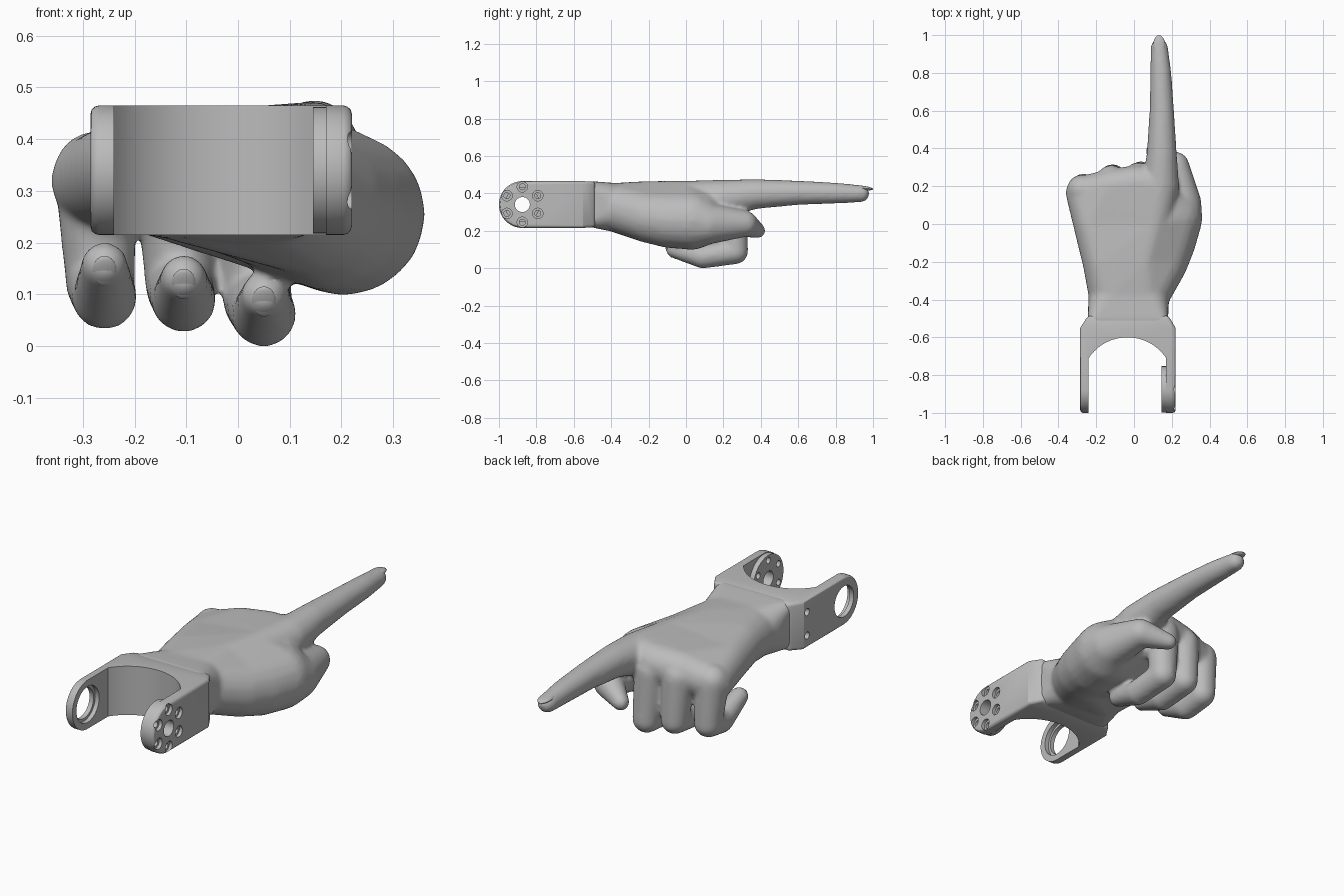
import bpy, bmesh, math
from mathutils import Matrix, Vector

cube = bpy.data.objects.get("Cube")
if cube:
    bpy.data.objects.remove(cube, do_unlink=True)

grey = bpy.data.materials.new("plain grey")
grey.use_nodes = True
grey.diffuse_color = (0.5, 0.5, 0.5, 1)
grey.node_tree.nodes["Principled BSDF"].inputs["Base Color"].default_value = (0.5, 0.5, 0.5, 1)


def make(name, bm):
    bmesh.ops.recalc_face_normals(bm, faces=bm.faces)
    mesh = bpy.data.meshes.new(name)
    bm.to_mesh(mesh)
    bm.free()
    obj = bpy.data.objects.new(name, mesh)
    mesh.materials.append(grey)
    bpy.context.collection.objects.link(obj)
    return obj


def activate(obj):
    bpy.ops.object.select_all(action='DESELECT')
    obj.select_set(True)
    bpy.context.view_layer.objects.active = obj


def modify(obj, kind, **settings):
    activate(obj)
    mod = obj.modifiers.new(kind, kind)
    for key, value in settings.items():
        setattr(mod, key, value)
    bpy.ops.object.modifier_apply(modifier=mod.name)


def shade(obj, angle=35):
    activate(obj)
    bpy.ops.object.shade_smooth_by_angle(angle=math.radians(angle))


def hull_points(bm, points):
    part = bmesh.new()
    for p in points:
        part.verts.new(p)
    bmesh.ops.convex_hull(part, input=part.verts[:])
    bmesh.ops.delete(part, geom=[v for v in part.verts if not v.link_faces], context='VERTS')
    bmesh.ops.recalc_face_normals(part, faces=part.faces)
    temp = bpy.data.meshes.new("temp")
    part.to_mesh(temp)
    part.free()
    bm.from_mesh(temp)
    bpy.data.meshes.remove(temp)


# Unit ball used as the building block of every fleshy form
ball = bmesh.new()
bmesh.ops.create_icosphere(ball, subdivisions=3, radius=1)
BALL = [v.co.copy() for v in ball.verts]
ball.free()


def flesh(bm, *blobs):
    hull_points(bm, [Vector(b[:3]) + p * b[3] for b in blobs for p in BALL])


def limb(bm, *blobs):
    for a, b in zip(blobs, blobs[1:]):
        flesh(bm, a, b)


# Hand: palm, thumb and fingers
hand = bmesh.new()
cuff = [(x, -0.51, z, 0.035) for x in (-0.21, 0.145) for z in (0.255, 0.43)]
wrist = [(-0.115, -0.38, 0.33, 0.125), (0.055, -0.38, 0.325, 0.13)]
mid = [(-0.165, -0.2, 0.345, 0.108), (0.05, -0.2, 0.365, 0.1)]
palm = [(-0.22, 0, 0.335, 0.102), (0.1, 0, 0.365, 0.102)]
knuckles = [(-0.272, 0.165, 0.32, 0.09), (-0.12, 0.195, 0.355, 0.096),
            (0.02, 0.215, 0.365, 0.098), (0.14, 0.2, 0.373, 0.099)]
heel = (0.145, -0.2, 0.275, 0.14)
pad = (0.178, -0.09, 0.258, 0.15)
thenar = (0.205, 0.03, 0.255, 0.157)
flesh(hand, *cuff, *wrist)
flesh(hand, *wrist, *mid, heel)
flesh(hand, *mid, *palm, heel)
flesh(hand, *palm, *knuckles)
flesh(hand, heel, pad, thenar, palm[1], mid[0])
flesh(hand, thenar, palm[0], knuckles[2])

# Thumb crossing under the index finger
limb(hand, thenar, (0.245, 0.11, 0.238, 0.112), (0.22, 0.31, 0.238, 0.072), (0.1, 0.385, 0.2, 0.04))

# Straight index finger
limb(hand, knuckles[3], (0.147, 0.37, 0.396, 0.08), (0.147, 0.6, 0.403, 0.065),
     (0.142, 0.8, 0.401, 0.056), (0.134, 0.935, 0.398, 0.046))

# Curled fingers: knuckle x, tip x, lowest z, tip z, back y
curled = {"middle": (0.025, 0.05, -0.002, 0.098, 0.265),
          "ring": (-0.12, -0.105, 0.026, 0.132, 0.25),
          "little": (-0.275, -0.258, 0.031, 0.157, 0.2)}
for x, tip_x, low, tip_z, back in curled.values():
    limb(hand, (x, back - 0.02, 0.335, 0.081), ((x + tip_x) / 2, back, low + 0.09, 0.067),
         (tip_x, 0.09, low + 0.063, 0.063), (tip_x, -0.062, tip_z, 0.045))
hand = make("hand", hand)
modify(hand, 'REMESH', mode='VOXEL', voxel_size=0.01)
modify(hand, 'SMOOTH', factor=0.5, iterations=12)
shade(hand, 80)


# Fingernails as thin shells on the tips
def nail(name, centre, size, tilt):
    bm = bmesh.new()
    bmesh.ops.create_uvsphere(bm, u_segments=20, v_segments=10, radius=1)
    turn = Matrix.Translation(centre) @ Matrix.Rotation(tilt, 4, 'X') @ Matrix.Diagonal((*size, 1))
    bmesh.ops.transform(bm, matrix=turn, verts=bm.verts)
    shade(make(name, bm))


nail("index_nail", (0.133, 0.945, 0.428), (0.032, 0.055, 0.012), -0.1)
for finger, (x, tip_x, low, tip_z, back) in curled.items():
    nail(finger + "_nail", (tip_x, -0.092, tip_z - 0.012), (0.024, 0.034, 0.008), math.radians(-60))


# Bracket: rounded yoke with two arms, tapering into the wrist
HUB_Y, HUB_Z, HUB_R = -0.875, 0.34, 0.125


def cylinder(name, centre, radius, depth):
    bm = bmesh.new()
    bmesh.ops.create_cone(bm, cap_ends=True, segments=48, radius1=radius, radius2=radius, depth=depth,
                          matrix=Matrix.Translation(centre) @ Matrix.Rotation(math.pi / 2, 4, 'Y'))
    return make(name, bm)


def prism(name, outline, offset):
    bm = bmesh.new()
    face = bm.faces.new([bm.verts.new(p) for p in outline])
    grown = bmesh.ops.extrude_face_region(bm, geom=[face])["geom"]
    bmesh.ops.translate(bm, vec=offset, verts=[g for g in grown if isinstance(g, bmesh.types.BMVert)])
    return make(name, bm)


def combine(target, tool, operation='DIFFERENCE'):
    modify(target, 'BOOLEAN', object=tool, operation=operation, solver='EXACT')
    bpy.data.objects.remove(tool, do_unlink=True)


def bore(target, x0, x1, y, z, radius):
    combine(target, cylinder("cutter", ((x0 + x1) / 2, y, z), radius, x1 - x0))


profile = [(HUB_Y - HUB_R * math.sin(a), HUB_Z + HUB_R * math.cos(a))
           for a in [math.pi * i / 32 for i in range(33)]]
profile += [(-0.55, HUB_Z - HUB_R), (-0.55, HUB_Z + HUB_R)]
bm = bmesh.new()
hull_points(bm, [(x, y, z) for x in (-0.285, 0.22) for y, z in profile]
            + [(x, -0.485, z) for x in (-0.243, 0.182) for z in (0.22, 0.462)])
bmesh.ops.dissolve_limit(bm, angle_limit=math.radians(1), verts=bm.verts, edges=bm.edges)
bracket = make("wrist_bracket", bm)
modify(bracket, 'BEVEL', width=0.016, segments=3, limit_method='ANGLE', angle_limit=math.radians(40))

# Arched opening between the arms
half = math.asin(0.205 / 0.246)
arch = [(-0.035 + 0.246 * math.sin(a), -0.846 + 0.246 * math.cos(a), 0)
        for a in [half * (i / 16 - 1) for i in range(33)]]
arch += [(0.17, -1.2, 0), (-0.24, -1.2, 0)]
combine(bracket, prism("cutter", arch, (0, 0, 1)))
combine(bracket, cylinder("pad", (0.165, HUB_Y, HUB_Z), HUB_R - 0.003, 0.04), 'UNION')

# Bolt circle on the left arm
bore(bracket, 0.1, 0.3, HUB_Y, HUB_Z, 0.04)
for i in range(6):
    a = math.radians(90 + 60 * i)
    y, z = HUB_Y + 0.095 * math.cos(a), HUB_Z + 0.095 * math.sin(a)
    bore(bracket, 0.203, 0.3, y, z, 0.028)
    bore(bracket, 0.1, 0.3, y, z, 0.016)

# Stepped bearing hole and two screw holes on the right arm
bore(bracket, -0.4, -0.2, HUB_Y, HUB_Z, 0.078)
bore(bracket, -0.262, -0.2, HUB_Y, HUB_Z, 0.092)
for z in (0.28, 0.4):
    bore(bracket, -0.4, -0.255, -0.575, z, 0.018)
shade(bracket, 30)
